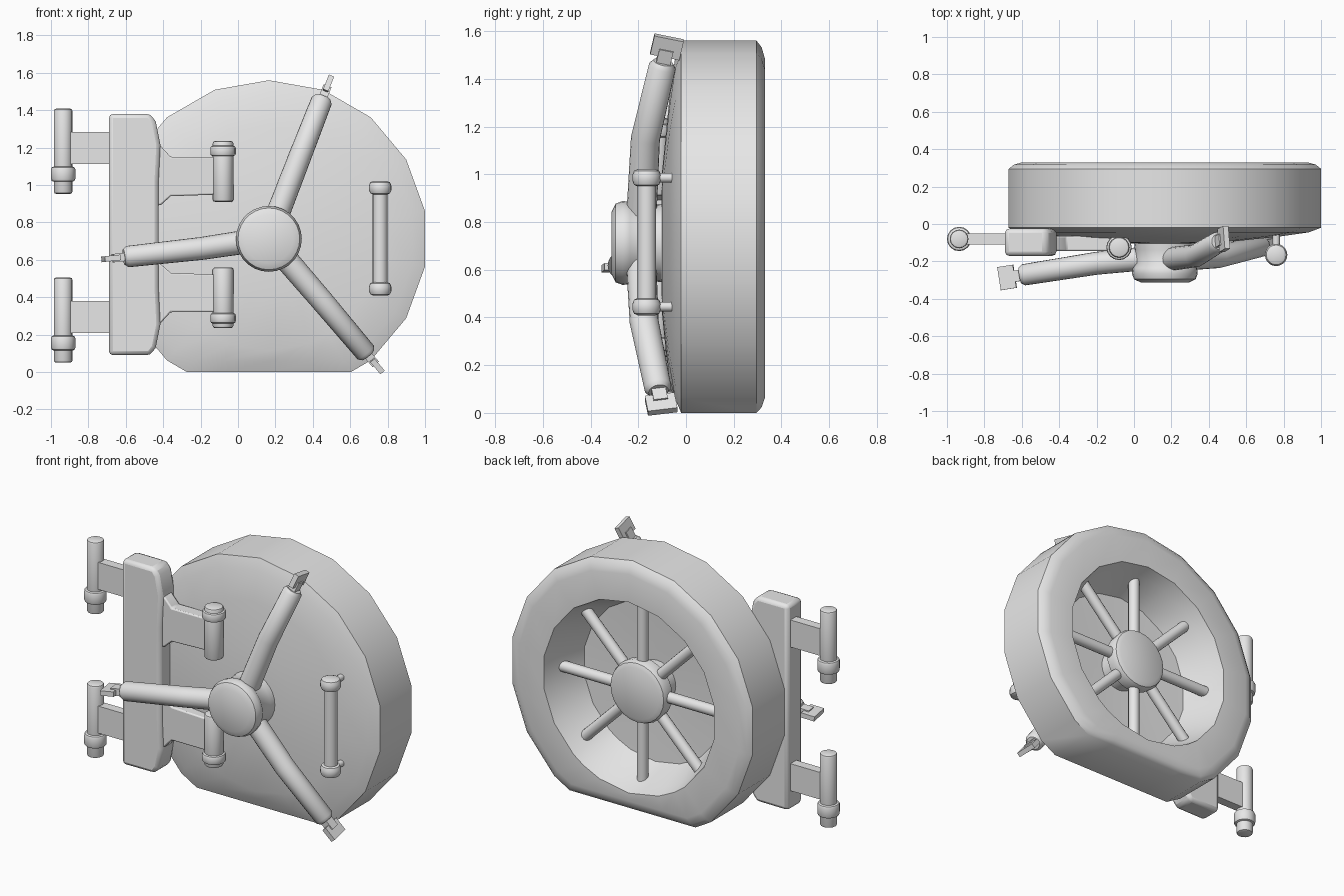
import bpy, bmesh, math
from mathutils import Vector, Matrix

cube = bpy.data.objects.get("Cube")
if cube:
    bpy.data.objects.remove(cube, do_unlink=True)

steel = bpy.data.materials.new("plain grey")
steel.use_nodes = True
steel.diffuse_color = (0.8, 0.8, 0.8, 1)
steel.node_tree.nodes["Principled BSDF"].inputs["Base Color"].default_value = (0.8, 0.8, 0.8, 1)

CX, CZ, R = 0.165, 0.712, 0.848


def finish(name, bm, angle=40, bevel=0):
    """Turn a bmesh into a smooth-shaded object."""
    bmesh.ops.recalc_face_normals(bm, faces=bm.faces)
    mesh = bpy.data.meshes.new(name)
    bm.to_mesh(mesh)
    bm.free()
    ob = bpy.data.objects.new(name, mesh)
    bpy.context.collection.objects.link(ob)
    mesh.materials.append(steel)
    if bevel:
        mod = ob.modifiers.new("soft edges", "BEVEL")
        mod.width = bevel
        mod.segments = 2
        mod.angle_limit = math.radians(40)
    bpy.ops.object.select_all(action="DESELECT")
    ob.select_set(True)
    bpy.context.view_layer.objects.active = ob
    bpy.ops.object.shade_smooth_by_angle(angle=math.radians(angle))
    return ob


def skin(bm, rings):
    """Bridge a list of equal point rings and cap both ends."""
    loops = [[bm.verts.new(p) for p in ring] for ring in rings]
    n = len(loops[0])
    for a, b in zip(loops, loops[1:]):
        for i in range(n):
            bm.faces.new((a[i], a[(i + 1) % n], b[(i + 1) % n], b[i]))
    bm.faces.new(loops[0])
    bm.faces.new(loops[-1])


def lathe(name, origin, axis, profile, n=20):
    """Revolve (radius, height) pairs about an axis."""
    rot = Vector((0, 0, 1)).rotation_difference(Vector(axis))
    rings = []
    for r, h in profile:
        rings.append([Vector(origin) + rot @ Vector((r * math.cos(i * math.tau / n),
                                                     r * math.sin(i * math.tau / n), h))
                      for i in range(n)])
    bm = bmesh.new()
    skin(bm, rings)
    return finish(name, bm)


def rod(name, a, b, r, soft=0.0, n=16):
    """Cylinder between two points, with softened ends."""
    d = Vector(b) - Vector(a)
    h = d.length
    profile = [(r, 0), (r, h)]
    if soft:
        profile = [(r - soft, 0), (r - soft * .3, soft * .3), (r, soft),
                   (r, h - soft), (r - soft * .3, h - soft * .3), (r - soft, h)]
    return lathe(name, a, d, profile, n)


def prism(name, pts, y0, y1, bevel=0):
    """Extrude an x-z outline along y."""
    bm = bmesh.new()
    skin(bm, [[(x, y, z) for x, z in pts] for y in (y0, y1)])
    return finish(name, bm, 40, bevel)


# Door: faceted disc with a flat bottom, domed front and hollow back
angles = sorted([20 * i for i in range(18)] + [148.4, 211.6])


def outline(deg):
    c = math.cos(math.radians(deg))
    return CZ / -c if 145 < deg < 215 else R


door_profile = [(.1, -.105), (.3, -.1), (.6, -.07), (.78, -.045), (R, -.02), (R, .295),
                (.82, .317), (.775, .33), (.6, .33), (.575, .25), (.5, .07), (.1, .05)]
rings = []
for r, y in door_profile:
    ring = []
    for deg in angles:
        a = math.radians(deg)
        rr = r * outline(deg) / R if r > .7 else r
        ring.append((CX + rr * math.sin(a), y, CZ + rr * math.cos(a)))
    rings.append(ring)
bm = bmesh.new()
skin(bm, rings)
finish("door", bm, 50)

# Back hub and its eight spokes
lathe("back_hub", (CX, 0, CZ), (0, 1, 0),
      [(.13, .04), (.13, .13), (.19, .17), (.195, .225), (.185, .25), (.16, .262)], 24)
for i in range(8):
    a = i * math.tau / 8
    rod("back_spoke", (CX, .195, CZ),
        (CX + .59 * math.cos(a), .195, CZ + .59 * math.sin(a)), .034)

# Front wheel hub
lathe("wheel_hub", (CX, 0, CZ), (0, -1, 0),
      [(.17, .05), (.16, .14), (.155, .21), (.172, .235), (.176, .265),
       (.165, .295), (.13, .312)], 28)

# Wheel arms, each with a small plate at the tip
arms = [[(.18, -.19, .76), (.33, -.17, 1.15), (.455, -.095, 1.47)],
        [(.1, -.18, .705), (-.2, -.21, .66), (-.61, -.275, .615)],
        [(.2, -.19, .67), (.45, -.175, .38), (.695, -.115, .09)]]
for pts in arms:
    bm = bmesh.new()
    p = [Vector(q) for q in pts]
    dirs = [(p[1] - p[0]).normalized(), (p[2] - p[0]).normalized(), (p[2] - p[1]).normalized()]
    rings = []
    stations = [(p[0], dirs[0], .064), (p[1], dirs[1], .061),
                (p[2] - dirs[2] * .02, dirs[2], .057), (p[2], dirs[2], .042)]
    for pos, d, r in stations:
        side = d.cross(Vector((0, 1, 0))).normalized()
        up = side.cross(d)
        rings.append([pos + r * (side * math.cos(t * math.tau / 20) + up * math.sin(t * math.tau / 20))
                      for t in range(20)])
    skin(bm, rings)
    finish("wheel_arm", bm)
    d = dirs[2]
    side = d.cross(Vector((0, 1, 0))).normalized()
    up = side.cross(d)
    frame = Matrix((d, side, up)).transposed().to_4x4()
    for name, out, size in (("tip_peg", .02, (.08, .045, .06)), ("tip_plate", .07, (.085, .03, .125))):
        bm = bmesh.new()
        bmesh.ops.create_cube(bm, size=1, matrix=Matrix.Translation(p[2] + d * out) @ frame
                              @ Matrix.Diagonal((*size, 1)))
        finish(name, bm)

# Upright hinge block beside the door
half = [(-.47, .645), (-.44, .605), (-.415, .48), (-.425, .28)]
right = half + [(x, -z) for x, z in reversed(half)]
prism("hinge_block", [(x, z + .735) for x, z in [(-.69, .645)] + right + [(-.69, -.645)]],
      -.17, -.025, .022)

# Outer hinge pins and arms
for z in (0, .903):
    x, y = -.935, -.08
    rod("outer_pin", (x, y, .05 + z), (x, y, .505 + z), .05, .012)
    rod("outer_collar", (x, y, .115 + z), (x, y, .195 + z), .065, .014)
    prism("outer_arm", [(x, .21 + z), (-.66, .21 + z), (-.66, .38 + z), (x, .38 + z)], -.11, -.052)

# Inner hinge pins and flared arms, mirrored top to bottom
for s in (1, -1):
    x, y = -.08, -.125

    def mz(z):
        return .735 + s * z
    rod("inner_pin", (x, y, mz(.175)), (x, y, mz(.5)), .055, .012)
    rod("inner_collar", (x, y, mz(.42)), (x, y, mz(.475)), .068, .012)
    flare = [(-.45, .15), (-.41, .16), (-.36, .205), (x, .215), (x, .415), (-.36, .415),
             (-.41, .47), (-.45, .485)]
    prism("inner_arm", [(px, mz(pz)) for px, pz in flare], -.145, -.065, .008)

# Grab handle
x, y = .76, -.165
rod("handle_bar", (x, y, .44), (x, y, .99), .04)
for z in (.445, .985):
    rod("handle_end", (x, y, z - .037), (x, y, z + .037), .06, .025, 20)
    rod("handle_peg", (x, y, z), (x, -.03, z), .02)
